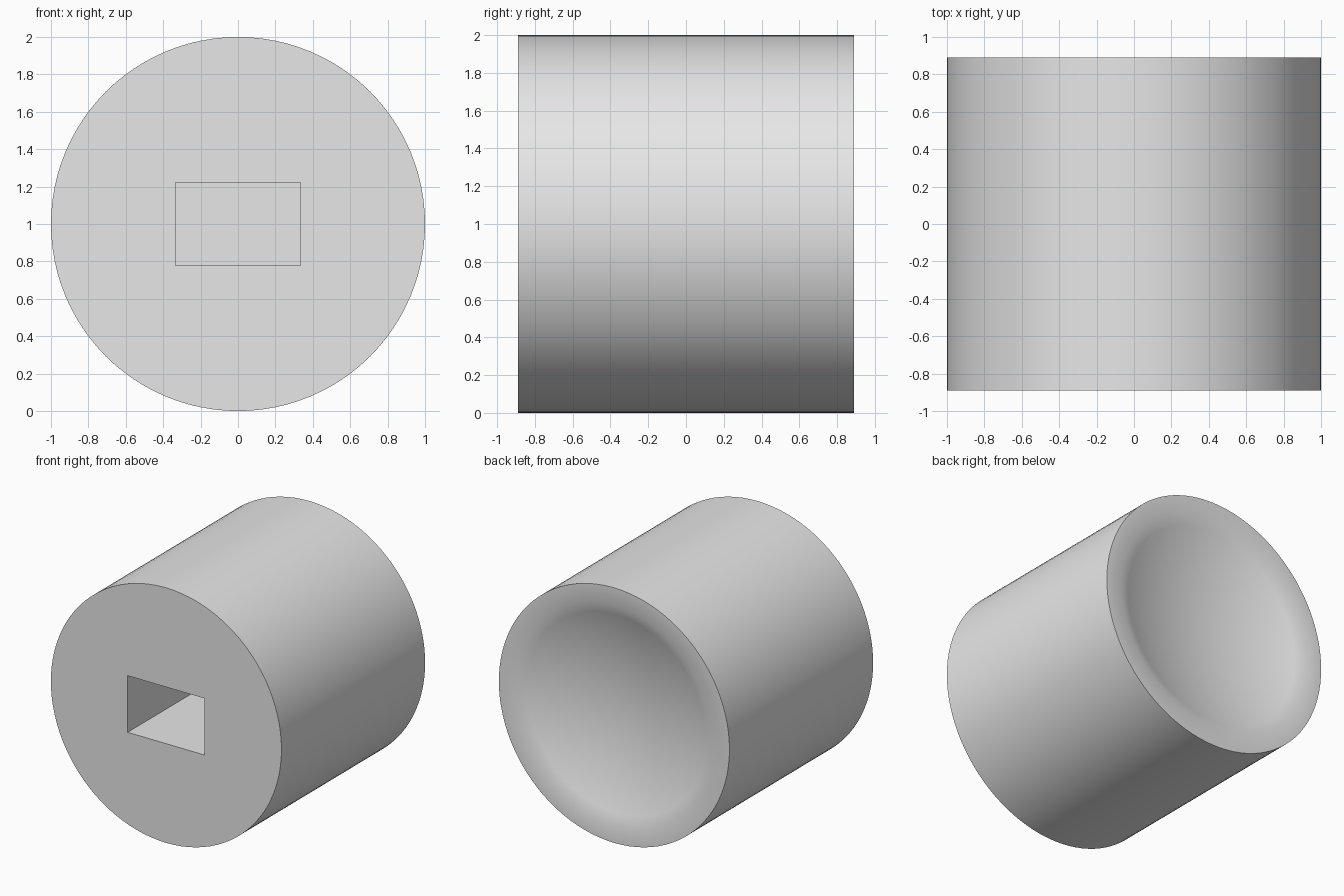
import bpy, bmesh, math
from mathutils import Matrix

cube = bpy.data.objects.get("Cube")
if cube:
    bpy.data.objects.remove(cube, do_unlink=True)

RADIUS, HALF_LENGTH, SIDES = 1.0, 0.89, 96
DISH_RADIUS, DISH_DEPTH, DISH_RINGS = 0.86, 0.16, 10
SLOT_WIDTH, SLOT_HEIGHT, SLOT_DEPTH = 0.667, 0.444, 1.11

grey = bpy.data.materials.new("plain grey")
grey.use_nodes = True
grey.diffuse_color = (0.8, 0.8, 0.8, 1)
grey.node_tree.nodes["Principled BSDF"].inputs["Base Color"].default_value = (0.8, 0.8, 0.8, 1)


def add_object(name, bm):
    bmesh.ops.recalc_face_normals(bm, faces=bm.faces)
    mesh = bpy.data.meshes.new(name)
    bm.to_mesh(mesh)
    bm.free()
    mesh.materials.append(grey)
    obj = bpy.data.objects.new(name, mesh)
    bpy.context.collection.objects.link(obj)
    return obj


# Profile of (radius, y): front rim, back rim, then the spherical dish
sphere_radius = (DISH_RADIUS ** 2 + DISH_DEPTH ** 2) / (2 * DISH_DEPTH)
edge_angle = math.asin(DISH_RADIUS / sphere_radius)
profile = [(RADIUS, -HALF_LENGTH), (RADIUS, HALF_LENGTH)]
for i in range(DISH_RINGS, 0, -1):
    a = edge_angle * i / DISH_RINGS
    profile.append((sphere_radius * math.sin(a),
                    HALF_LENGTH - DISH_DEPTH + sphere_radius * (1 - math.cos(a))))

# Round body lying along y
bm = bmesh.new()
rings = []
for r, y in profile:
    angles = [2 * math.pi * k / SIDES for k in range(SIDES)]
    rings.append([bm.verts.new((r * math.cos(a), y, 1 + r * math.sin(a))) for a in angles])
for low, high in zip(rings, rings[1:]):
    for k in range(SIDES):
        n = (k + 1) % SIDES
        bm.faces.new((low[k], low[n], high[n], high[k]))
bm.faces.new(rings[0])
centre = bm.verts.new((0, HALF_LENGTH - DISH_DEPTH, 1))
for k in range(SIDES):
    bm.faces.new((rings[-1][k], rings[-1][(k + 1) % SIDES], centre))
body = add_object("round_body", bm)

# Rectangular blind slot in the front
bm = bmesh.new()
place = Matrix.Translation((0, -HALF_LENGTH, 1)) @ Matrix.Diagonal(
    (SLOT_WIDTH, 2 * SLOT_DEPTH, SLOT_HEIGHT, 1))
bmesh.ops.create_cube(bm, size=1, matrix=place)
cutter = add_object("slot_cutter", bm)
cutter.hide_render = True

# Apply the cut, then drop the cutter
cut = body.modifiers.new("slot", 'BOOLEAN')
cut.operation = 'DIFFERENCE'
cut.solver = 'EXACT'
cut.object = cutter
for obj in bpy.context.selected_objects:
    obj.select_set(False)
bpy.context.view_layer.objects.active = body
body.select_set(True)
bpy.ops.object.modifier_apply(modifier=cut.name)
bpy.data.objects.remove(cutter, do_unlink=True)
bpy.ops.object.shade_smooth_by_angle(angle=math.radians(30))
